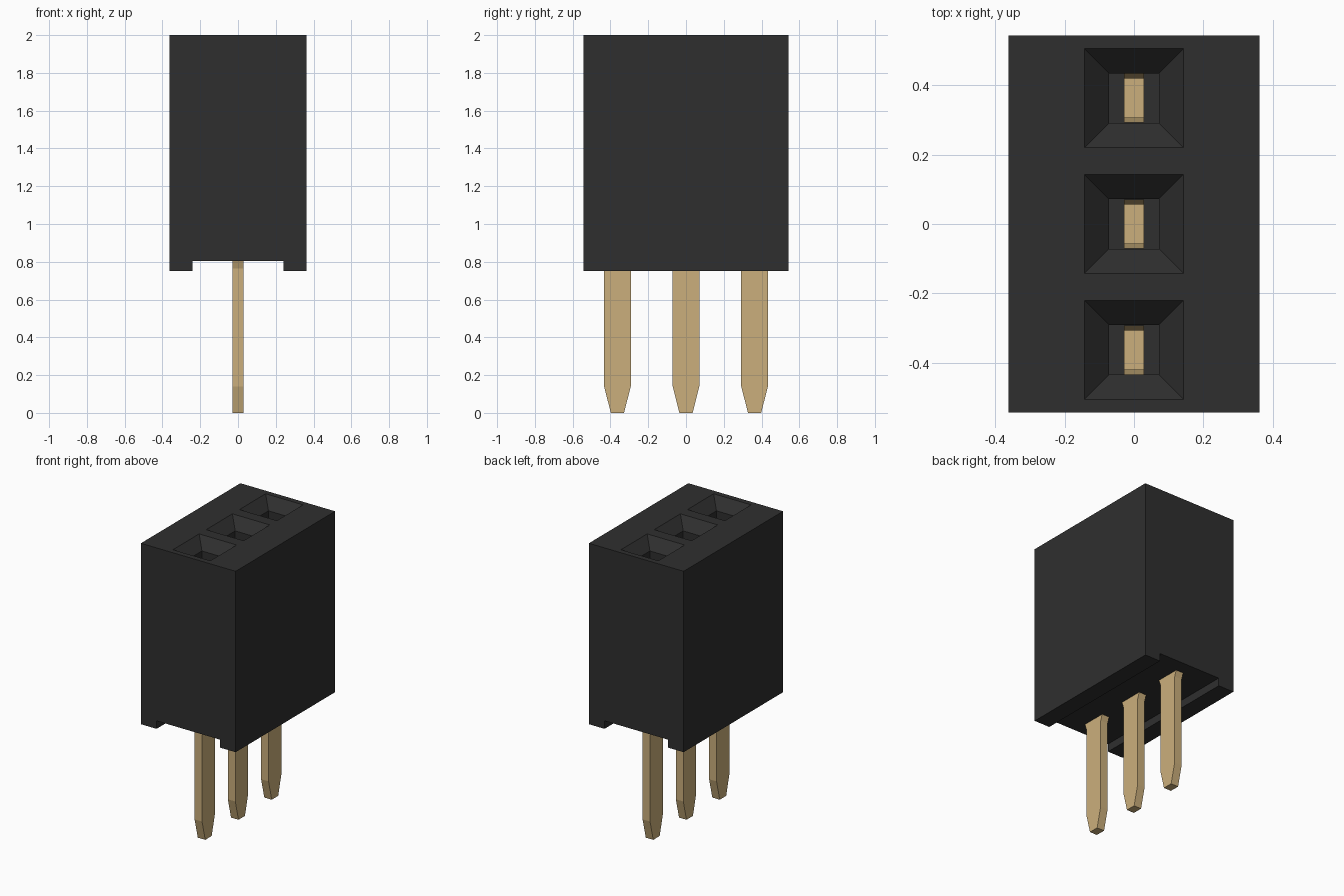
import bpy
import bmesh

if "Cube" in bpy.data.objects:
    bpy.data.objects.remove(bpy.data.objects["Cube"], do_unlink=True)

PITCH = 0.363
HALF_X, HALF_Y = 0.362, 0.543
BASE, RECESS, TOP = 0.75, 0.805, 2.0
HOLE = 0.0715
PIN_X = 0.0285


def material(name, colour, roughness):
    mat = bpy.data.materials.new(name)
    mat.use_nodes = True
    mat.diffuse_color = (*colour, 1)
    bsdf = mat.node_tree.nodes["Principled BSDF"]
    bsdf.inputs["Base Color"].default_value = (*colour, 1)
    bsdf.inputs["Roughness"].default_value = roughness
    return mat


def make_object(name, bm, mat=None):
    bmesh.ops.recalc_face_normals(bm, faces=bm.faces)
    mesh = bpy.data.meshes.new(name)
    bm.to_mesh(mesh)
    bm.free()
    if mat:
        mesh.materials.append(mat)
    obj = bpy.data.objects.new(name, mesh)
    bpy.context.collection.objects.link(obj)
    return obj


def extrude_outline(points, direction):
    """Fill a closed outline and sweep it along a direction."""
    bm = bmesh.new()
    face = bm.faces.new([bm.verts.new(p) for p in points])
    swept = bmesh.ops.extrude_face_region(bm, geom=[face], use_keep_orig=True)
    verts = [v for v in swept["geom"] if isinstance(v, bmesh.types.BMVert)]
    bmesh.ops.translate(bm, verts=verts, vec=direction)
    return bm


def mirrored(half):
    """Complete a half outline with its reflection."""
    return half + [(-a, z) for a, z in reversed(half) if a > 0]


black = material("black plastic", (0.028, 0.028, 0.028), 0.6)
gold = material("gold metal", (0.6, 0.43, 0.2), 0.5)

# Housing with a channel along its underside
profile = mirrored([(0.242, RECESS), (0.242, BASE), (HALF_X, BASE), (HALF_X, TOP)])
housing = make_object(
    "housing",
    extrude_outline([(x, -HALF_Y, z) for x, z in profile], (0, 2 * HALF_Y, 0)),
    black)

# Funnel-mouthed sockets, cut as stacked square rings
rings = [(0.9, HOLE), (TOP - HOLE, HOLE), (TOP, 2 * HOLE), (TOP + 0.05, 2 * HOLE)]
bm = bmesh.new()
for row in (-1, 0, 1):
    loops = [[bm.verts.new((sx * r, row * PITCH + sy * r, z))
              for sx, sy in ((-1, -1), (1, -1), (1, 1), (-1, 1))]
             for z, r in rings]
    bm.faces.new(loops[0])
    bm.faces.new(loops[-1])
    for low, high in zip(loops, loops[1:]):
        for i in range(4):
            j = (i + 1) % 4
            bm.faces.new((low[i], low[j], high[j], high[i]))
cutter = make_object("socket_cutter", bm)
cutter.hide_render = True

cut = housing.modifiers.new("sockets", "BOOLEAN")
cut.operation = "DIFFERENCE"
cut.solver = "EXACT"
cut.object = cutter
bpy.context.view_layer.objects.active = housing
bpy.ops.object.modifier_apply(modifier=cut.name)
bpy.data.objects.remove(cutter, do_unlink=True)

# Flat pins: tapered tip, small shoulder, forked contact inside the socket
pin_outline = mirrored([
    (0.035, 0), (0.0705, 0.14), (0.0705, 0.765), (0.085, RECESS), (0.085, 0.88),
    (0.0705, 0.9), (0.0705, 1.6), (0.056, 1.45), (0.056, 1.0)])
for row, label in ((-1, "front"), (0, "middle"), (1, "back")):
    points = [(-PIN_X, row * PITCH + y, z) for y, z in pin_outline]
    make_object(label + "_pin", extrude_outline(points, (2 * PIN_X, 0, 0)), gold)
